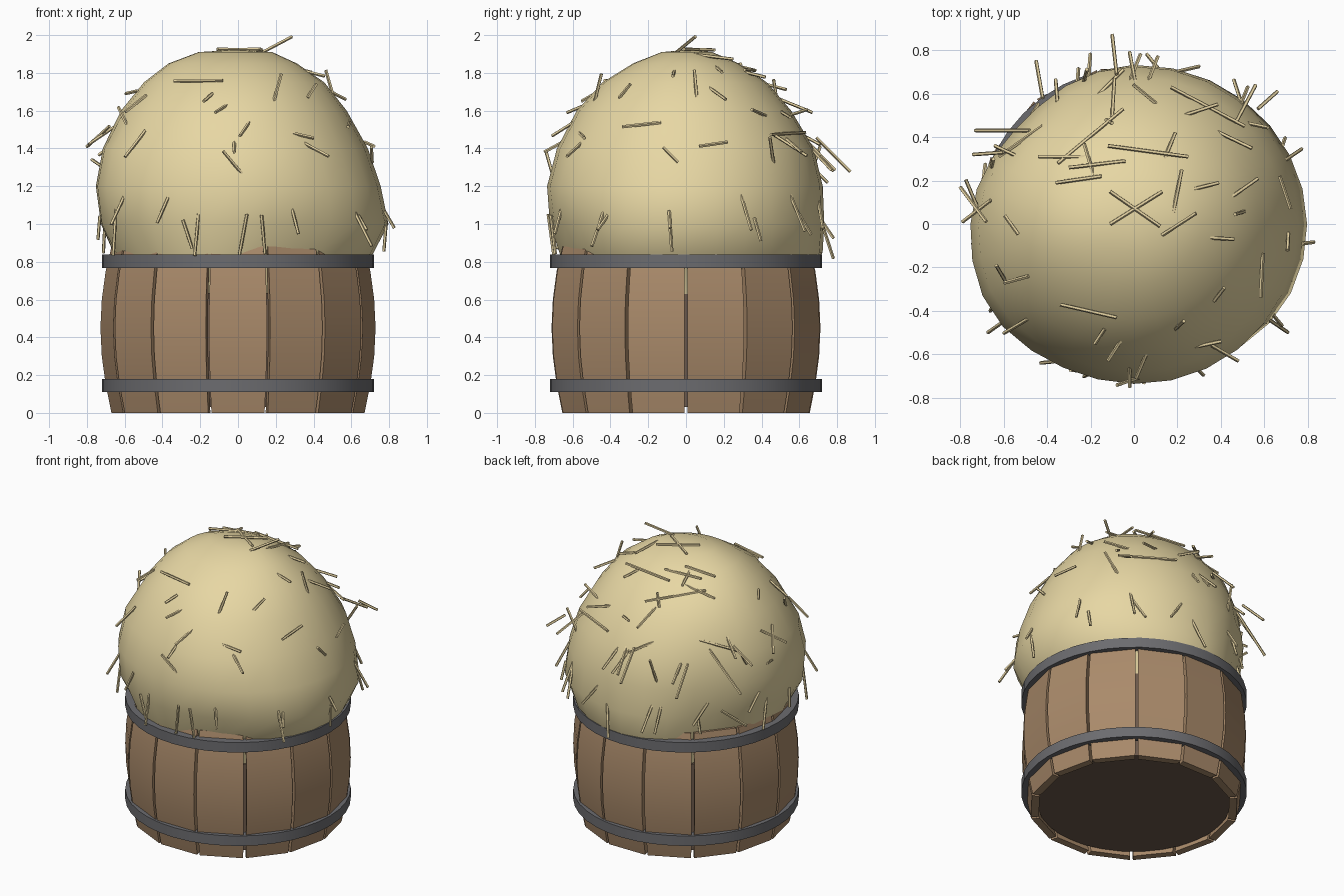
import bpy, bmesh, math, random
from mathutils import Vector
from mathutils.bvhtree import BVHTree

if "Cube" in bpy.data.objects:
    bpy.data.objects.remove(bpy.data.objects["Cube"])

random.seed(4)


def material(name, rgb):
    m = bpy.data.materials.new(name)
    m.diffuse_color = (*rgb, 1)
    m.use_nodes = True
    m.node_tree.nodes["Principled BSDF"].inputs["Base Color"].default_value = m.diffuse_color
    return m


WOOD = material("wood", (0.40, 0.255, 0.145))
DARK = material("dark_wood", (0.15, 0.10, 0.07))
IRON = material("iron", (0.15, 0.15, 0.16))
HAY = material("hay", (0.80, 0.68, 0.37))
STALK = material("stalk", (0.76, 0.63, 0.35))


def finish(bm, name, mat, smooth=None):
    bmesh.ops.recalc_face_normals(bm, faces=bm.faces[:])
    me = bpy.data.meshes.new(name)
    bm.to_mesh(me)
    ob = bpy.data.objects.new(name, me)
    bpy.context.collection.objects.link(ob)
    me.materials.append(mat)
    if smooth:
        bpy.ops.object.select_all(action='DESELECT')
        ob.select_set(True)
        bpy.context.view_layer.objects.active = ob
        bpy.ops.object.shade_smooth_by_angle(angle=math.radians(smooth))
    return ob


def skin(bm, rows, capped=True):
    """Bridge closed rows of points into a tube."""
    rings = [[bm.verts.new(p) for p in r] for r in rows]
    n = len(rings[0])
    for a, b in zip(rings, rings[1:]):
        for i in range(n):
            j = (i + 1) % n
            bm.faces.new((a[i], a[j], b[j], b[i]))
    if capped:
        bm.faces.new(rings[0])
        bm.faces.new(rings[-1])
    return rings


# Barrel staves: 14 flat, bulging planks with thin gaps between them
SIDES = 14
half = math.pi / SIDES
bulge = [(0, .655), (.15, .685), (.3, .705), (.45, .712), (.6, .705), (.75, .685), (.88, .655)]
for k in range(SIDES):
    a = -math.pi / 2 + k * 2 * half
    out, side = Vector((math.cos(a), math.sin(a), 0)), Vector((-math.sin(a), math.cos(a), 0))
    rows = []
    for z, r in bulge:
        ri = r - .05
        wo, wi = r * math.tan(half) - .009, ri * math.tan(half) - .009
        rows.append([out * d + side * w + Vector((0, 0, z))
                     for d, w in ((r, -wo), (r, wo), (ri, wi), (ri, -wi))])
    bm = bmesh.new()
    skin(bm, rows)
    finish(bm, f"stave_{k + 1}", WOOD, 30)

# Dark core that fills the barrel and forms its floor
bm = bmesh.new()
skin(bm, [[(.615 * math.cos(t * math.tau / 32), .615 * math.sin(t * math.tau / 32), z)
           for t in range(32)] for z in (.03, .635)])
finish(bm, "barrel_core", DARK, 30)

# Iron hoops
for name, z in (("lower_hoop", .11), ("upper_hoop", .768)):
    bm = bmesh.new()
    section = [(.665, z), (.72, z), (.72, z + .07), (.665, z + .07), (.665, z)]
    skin(bm, [[(r * math.cos(t * math.tau / 40), r * math.sin(t * math.tau / 40), h)
               for t in range(40)] for r, h in section], False)
    bmesh.ops.remove_doubles(bm, verts=bm.verts[:], dist=1e-4)
    finish(bm, name, IRON, 30)

# Hay heap: rows of height, then reach to left, right, front and back
heap_rows = [
    (.63, .60, .62, .60, .60), (.75, .64, .66, .66, .67), (.85, .66, .72, .69, .72),
    (1.0, .72, .80, .73, .73), (1.2, .745, .76, .735, .725), (1.4, .71, .69, .68, .68),
    (1.6, .62, .575, .575, .56), (1.75, .50, .455, .44, .43), (1.85, .37, .31, .28, .28),
    (1.91, .21, .18, .13, .14)]


def bump(t, centre):
    d = (t - centre + math.pi) % math.tau - math.pi
    return math.exp(-(d / .4) ** 2)


rows = []
for z, left, right, front, back in heap_rows:
    row = []
    for i in range(28):
        t = i * math.tau / 28
        c, s = math.cos(t), math.sin(t)
        f = 1 + .006 * math.sin(3 * t + 4 * z)
        if z < 1.1:  # hollows where the barrel rim shows
            f -= .07 * (1.1 - z) / .25 * min(1, (z - .6) / .2) * (bump(t, -1.15) + bump(t, 2.4))
        if .9 < z < 1.5:  # flatter at the back left, fuller at the front left
            f += .04 * (bump(t, 3.7) - 1.3 * bump(t, 2.4))
        row.append((c * f * (right if c > 0 else left), s * f * (back if s > 0 else front), z))
    rows.append(row)
bm = bmesh.new()
rings = skin(bm, rows, False)
bm.faces.new(rings[0])
apex = bm.verts.new((-.02, 0, 1.922))
for i in range(28):
    bm.faces.new((rings[-1][i], rings[-1][(i + 1) % 28], apex))
bmesh.ops.recalc_face_normals(bm, faces=bm.faces[:])
tree = BVHTree.FromBMesh(bm)
finish(bm, "hay_heap", HAY, 60)

# Loose stalks, all thin five-sided rods
stalks = bmesh.new()


def stalk(a, b, r=.009):
    a, b = Vector(a), Vector(b)
    d = (b - a).normalized()
    u = d.orthogonal().normalized()
    v = d.cross(u)
    ring = [r * (u * math.cos(i * math.tau / 5) + v * math.sin(i * math.tau / 5)) for i in range(5)]
    skin(stalks, [[a + p for p in ring], [b + p for p in ring]])


# Stalks on top, as seen from above: x, y of each end
top_stalks = [
    (-.45, .75, -.42, .58), (-.73, .43, -.48, .43), (-.42, .45, -.62, .31), (-.64, .36, -.47, .28),
    (-.74, .32, -.60, .33), (-.80, .17, -.68, .01), (-.79, .01, -.66, .11), (-.44, .31, -.18, .31),
    (-.35, .28, -.05, .53), (-.36, .19, -.15, .22), (-.23, .37, -.17, .17), (-.30, .26, -.04, .29),
    (-.11, .34, -.09, .67), (-.10, .87, -.08, .69), (-.05, .58, .03, .78), (-.02, .79, .02, .58),
    (-.22, .54, -.05, .71), (.04, .59, .11, .77), (-.12, .36, .25, .31), (.12, .25, .19, .42),
    (-.11, .15, .12, -.01), (-.11, 0, .13, .15), (.17, 0, .22, .25), (.23, .15, .39, .19),
    (.31, -.06, .46, -.07), (.37, .07, .57, .21), (.17, .63, .51, .45), (.47, .47, .56, .64),
    (.57, .53, .66, .61), (.67, .22, .72, .07), (-.34, -.37, -.08, -.43), (-.12, -.63, -.03, -.49),
    (.01, -.71, .09, -.52), (.26, -.57, .40, -.54)]
for x1, y1, x2, y2 in top_stalks:
    mx, my = (x1 + x2) / 2, (y1 + y2) / 2
    s = min(1, .68 / math.hypot(mx, my))
    hit, n, _, _ = tree.ray_cast(Vector((mx * s, my * s, 3)), Vector((0, 0, -1)))
    dx, dy = x2 - x1, y2 - y1
    flat = math.hypot(dx, dy)
    dz = -.35 * (n.x * dx + n.y * dy) / max(n.z, .25)
    dz = max(-flat, min(flat, dz))
    z = hit.z + .008
    stalk((x1, y1, z - dz / 2), (x2, y2, z + dz / 2))
stalk((.13, -.05, 1.91), (.285, .05, 1.992))


# Stalks around the sides; low ones hang over the rim
def side_stalk(t, z, length, hang):
    out = Vector((math.cos(t), math.sin(t), 0))
    hit, n, _, _ = tree.ray_cast(out * 2 + Vector((0, 0, z)), -out)
    across = Vector((-out.y, out.x, 0))
    up = n.cross(across).normalized()
    spin = random.gauss(0, .35) if hang else random.uniform(0, math.tau)
    if hang and up.z > 0:
        up = -up
    lift = random.uniform(.2, .7)
    d = (up * math.cos(spin) + across * math.sin(spin) + n * lift).normalized()
    c = hit + n * .015
    stalk(c - d * length * .4, c + d * length * .6)


for i in range(26):
    side_stalk(i * math.tau / 26 + random.uniform(-.2, .2), random.uniform(.94, 1.12),
               random.uniform(.1, .26), True)
for i in range(22):
    side_stalk(i * math.tau / 22 + random.uniform(-.2, .2), random.uniform(1.25, 1.75),
               random.uniform(.08, .22), False)
finish(stalks, "straw_stalks", STALK)
